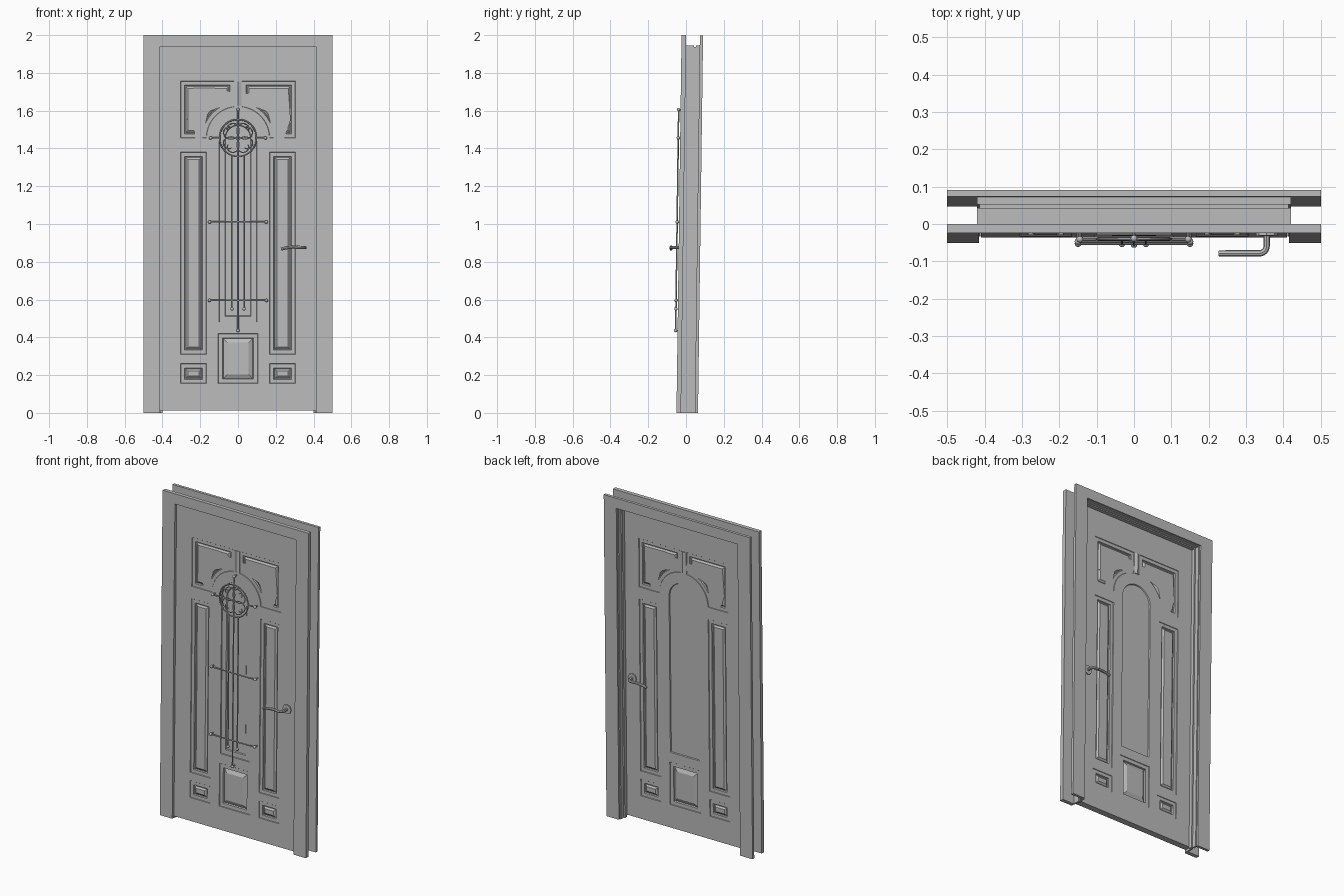
import bpy, bmesh
from math import sin, cos, pi, radians, acos
from mathutils import Matrix, Vector

if "Cube" in bpy.data.objects:
    bpy.data.objects.remove(bpy.data.objects["Cube"])

grey = bpy.data.materials.new("plain_grey")
grey.use_nodes = True
grey.diffuse_color = (0.5, 0.5, 0.5, 1)
grey.node_tree.nodes["Principled BSDF"].inputs["Base Color"].default_value = (0.5, 0.5, 0.5, 1)

# The whole door leans back slightly
LEAN = Matrix.Translation((0, 0, 1)) @ Matrix.Rotation(-0.0135, 4, 'X') @ Matrix.Translation((0, 0, -1))
FRONT, BACK = -0.023, 0.017


def finish(name, mesh, smooth=False):
    mesh.transform(LEAN)
    mesh.materials.clear()
    mesh.materials.append(grey)
    for p in mesh.polygons:
        p.use_smooth = smooth
        p.material_index = 0
    if smooth:
        mesh.set_sharp_from_angle(angle=radians(40))
    ob = bpy.data.objects.new(name, mesh)
    bpy.context.collection.objects.link(ob)
    return ob


def curve_mesh(curve):
    tmp = bpy.data.objects.new("tmp", curve)
    bpy.context.collection.objects.link(tmp)
    deps = bpy.context.evaluated_depsgraph_get()
    mesh = bpy.data.meshes.new_from_object(tmp.evaluated_get(deps))
    bpy.data.objects.remove(tmp)
    return mesh


def add_spline(curve, pts, cyclic):
    s = curve.splines.new('POLY')
    s.points.add(len(pts) - 1)
    for q, p in zip(s.points, pts):
        q.co = (*p, 1)
    s.use_cyclic_u = cyclic


def slab(name, loops, y0, y1):
    """Flat outline in x and z with holes, thick from y0 to y1."""
    c = bpy.data.curves.new(name, 'CURVE')
    c.dimensions, c.fill_mode, c.extrude = '2D', 'BOTH', (y1 - y0) / 2
    for loop in loops:
        add_spline(c, [(x, z, 0) for x, z in loop], True)
    m = curve_mesh(c)
    m.transform(Matrix.Translation((0, (y0 + y1) / 2, 0)) @ Matrix.Rotation(pi / 2, 4, 'X'))
    return finish(name, m)


def tube(name, paths, r, cyclic=False):
    c = bpy.data.curves.new(name, 'CURVE')
    c.dimensions, c.bevel_depth, c.bevel_resolution = '3D', r, 2
    c.use_fill_caps = True
    for p in paths:
        add_spline(c, p, cyclic)
    return finish(name, curve_mesh(c), True)


def rect(x0, x1, z0, z1):
    return [(x0, z0), (x1, z0), (x1, z1), (x0, z1)]


def arc(r, a0, a1, n, cz=1.455):
    return [(r * cos(a0 + (a1 - a0) * i / n), cz + r * sin(a0 + (a1 - a0) * i / n)) for i in range(n + 1)]


def mirrored(loop):
    return [(-x, z) for x, z in reversed(loop)]


def surround(name, xi, xo, zi, zt, y0, y1):
    """Upside-down U around the opening."""
    slab(name, [[(-xo, 0), (-xi, 0), (-xi, zi), (xi, zi), (xi, 0), (xo, 0), (xo, zt), (-xo, zt)]], y0, y1)


def panel(name, loop, steps, back_steps=None):
    """Moulded panel: successive insets of the outline on both door faces."""
    bm = bmesh.new()
    for y, pts, prof in ((FRONT, loop, steps), (BACK, loop[::-1], back_steps or steps)):
        face = bm.faces.new([bm.verts.new((x, y, z)) for x, z in pts])
        face.normal_update()
        for width, depth in prof:
            bmesh.ops.inset_individual(bm, faces=[face], thickness=width, depth=depth, use_even_offset=True)
            face.normal_update()
    m = bpy.data.meshes.new(name)
    bm.to_mesh(m)
    bm.free()
    return finish(name, m)


# Casings and stepped jamb
surround("front_casing", 0.415, 0.5, 1.937, 2.0, -0.037, -0.013)
surround("back_casing", 0.415, 0.5, 1.937, 2.0, 0.06, 0.077)
surround("jamb_front", 0.411, 0.42, 1.935, 1.945, -0.02, 0.018)
surround("jamb_stop", 0.4, 0.42, 1.925, 1.945, 0.018, 0.03)
surround("jamb_groove", 0.4, 0.413, 1.925, 1.937, 0.03, 0.04)
surround("jamb_back", 0.408, 0.42, 1.932, 1.945, 0.04, 0.066)

# Panel outlines
top_arc = arc(0.166, acos(0.02 / 0.166), 0, 16)
top_panel = [(0.305, 1.455), (0.305, 1.757), (0.02, 1.757)] + top_arc
side_panel = rect(0.167, 0.305, 0.31, 1.38)
small_panel = rect(0.167, 0.305, 0.155, 0.26)
centre_panel = rect(-0.105, 0.105, 0.155, 0.42)
window = [(-0.1, 0.48), (0.1, 0.48)] + arc(0.1, 0, pi, 28)

moulded = [(0.002, -0.003), (0.02, 0), (0.003, -0.007), (0.004, 0), (0.01, 0.008)]
raised = [(0.002, -0.003), (0.022, 0), (0.003, -0.009), (0.022, 0.011)]
glazing = [(0.002, -0.005), (0.029, 0), (0.004, -0.005)]
plain = [(0.003, -0.006)]

holes = [centre_panel, window]
for label, outline in (("top", top_panel), ("side", side_panel), ("small", small_panel)):
    for side, loop in (("left", outline), ("right", mirrored(outline))):
        panel(f"{label}_panel_{side}", loop, moulded)
        holes.append(loop)
panel("centre_panel", centre_panel, raised)
panel("window", window, glazing, plain)

# Door leaf with openings for the panels
slab("door_leaf", [rect(-0.409, 0.409, 0.012, 1.933)] + holes, FRONT, BACK)

# Ridged key rib between the two top panels, front and back
for side, y, d in (("front", FRONT, -0.007), ("back", BACK, 0.007)):
    bm = bmesh.new()
    lo = [bm.verts.new((x, y + o, 1.625)) for x, o in ((-0.018, 0), (0, d), (0.018, 0))]
    hi = [bm.verts.new(v.co + Vector((0, 0, 0.13))) for v in lo]
    for i in range(3):
        j = (i + 1) % 3
        bm.faces.new((lo[i], lo[j], hi[j], hi[i]))
    bm.faces.new(lo)
    bm.faces.new(hi)
    bmesh.ops.recalc_face_normals(bm, faces=bm.faces)
    m = bpy.data.meshes.new("rib")
    bm.to_mesh(m)
    bm.free()
    finish(f"key_rib_{side}", m)

# Window grille: bars with ball ends
GY = -0.047
bars = [((0, 0.435), (0, 1.605))]
bars += [((-0.15, z), (0.15, z)) for z in (0.595, 1.01)]
bars += [((s * 0.1, 1.455), (s * 0.145, 1.455)) for s in (-1, 1)]
bars += [((s * 0.032, 0.55), (s * 0.032, 1.36)) for s in (-1, 1)]
tube("grille_bars", [[(x, GY, z) for x, z in b] for b in bars], 0.004)

balls = [(0, 0.435), (0, 1.605)] + [(s * 0.032, 0.55) for s in (-1, 1)]
balls += [(s * x, z) for s in (-1, 1) for x, z in ((0.15, 0.595), (0.15, 1.01), (0.145, 1.455))]
bm = bmesh.new()
for x, z in balls:
    bmesh.ops.create_uvsphere(bm, u_segments=12, v_segments=8, radius=0.009,
                              matrix=Matrix.Translation((x, GY, z)))
ball_mesh = bpy.data.meshes.new("grille_balls")
bm.to_mesh(ball_mesh)
bm.free()
finish("grille_balls", ball_mesh, True)

# Pins holding the bars to the door
tube("grille_pins", [[(x, GY, z), (x, FRONT + 0.002, z)] for x, z in balls if abs(x) > 0.1 or z in (0.435, 1.605)], 0.004)

# Rosette: ring with four curled scrolls
tube("rosette_ring", [[(x, GY, z) for x, z in arc(0.098, 0, 2 * pi, 40)[:-1]]], 0.004, True)
scrolls = []
for k in range(4):
    a = pi / 4 + k * pi / 2
    path = []
    for i in range(-22, 23):
        t = i / 22
        r = 0.043 * (1 - 1.3 * max(0, abs(t) - 0.5))
        b = a + pi + t * radians(230)
        path.append((0.052 * cos(a) + r * cos(b), GY, 1.455 + 0.052 * sin(a) + r * sin(b)))
    scrolls.append(path)
tube("rosette_scrolls", scrolls, 0.003)

# Lever handles with round plates on both faces
for side, y, d in (("front", FRONT, -1), ("back", BACK, 1)):
    reach = 0.054 if d < 0 else 0.045
    tube(f"handle_plate_{side}", [[(0.355, y, 0.875), (0.355, y + d * 0.007, 0.875)]], 0.029)
    bend = [(0.355 - 0.02 * (1 - cos(a)), y + d * (reach - 0.02 + 0.02 * sin(a)), 0.875)
            for a in (i * pi / 12 for i in range(7))]
    lever = [(0.29, y + d * reach, 0.877), (0.255, y + d * reach, 0.873), (0.228, y + d * reach, 0.866)]
    tube(f"handle_lever_{side}", [[(0.355, y, 0.875)] + bend + lever], 0.0085)
